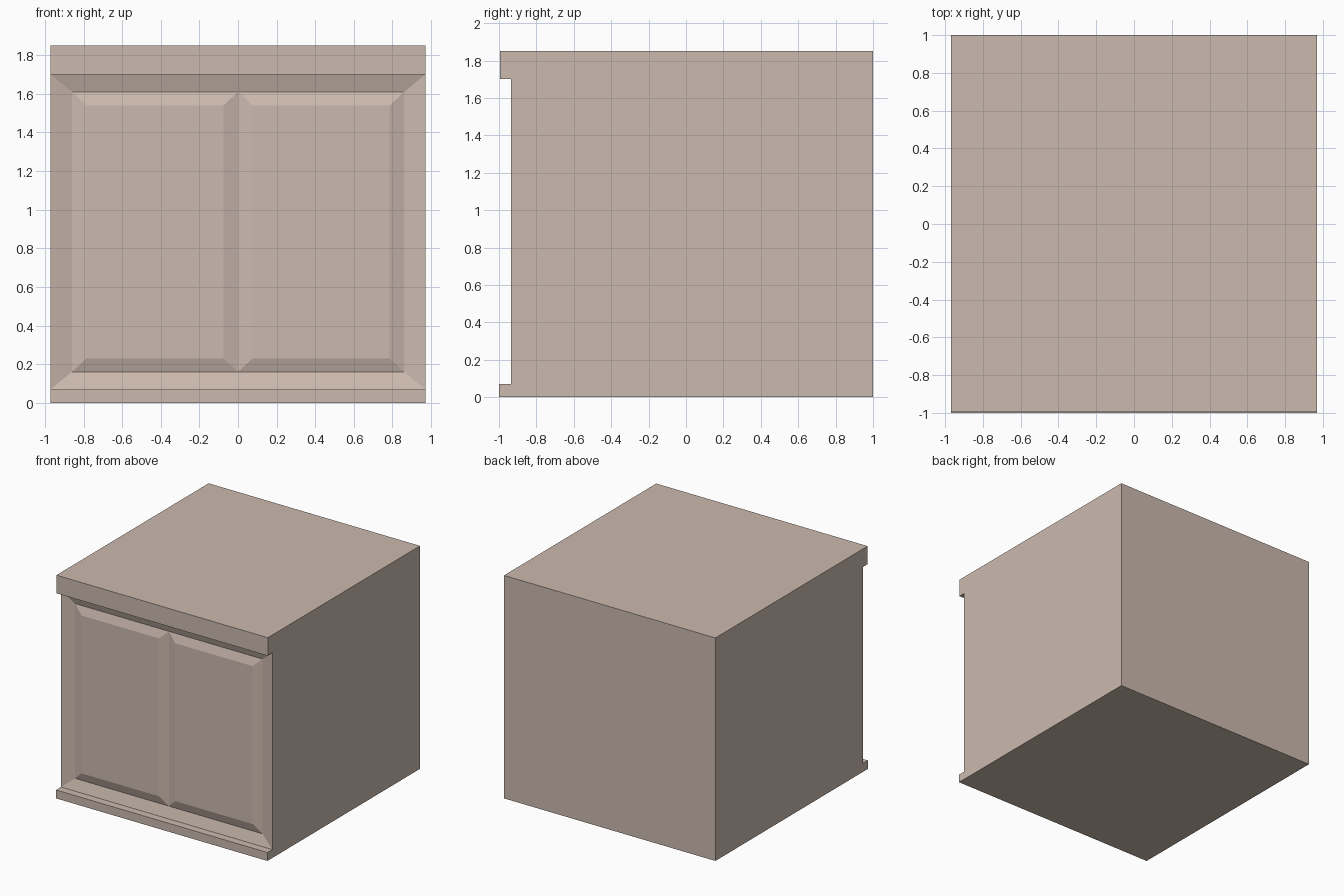
import bpy, bmesh

if "Cube" in bpy.data.objects:
    bpy.data.objects.remove(bpy.data.objects["Cube"])

W = 0.97                                  # half width
Z0, Z1 = 0.07, 1.70                       # recessed front, bottom and top
RIM, GROOVE, PANEL = -0.936, -0.907, -0.93  # depths of the front relief

mat = bpy.data.materials.new("warm beige")
mat.diffuse_color = (0.60, 0.49, 0.425, 1)
mat.use_nodes = True
mat.node_tree.nodes["Principled BSDF"].inputs["Base Color"].default_value = mat.diffuse_color

bm = bmesh.new()


def face(pts):
    return bm.faces.new([bm.verts.new(p) for p in pts])


def rect(x0, x1, z0, z1, y):
    return [(x0, y, z0), (x1, y, z0), (x1, y, z1), (x0, y, z1)]


def slope_ring(outer, inner):
    for i in range(4):
        j = (i + 1) % 4
        face([outer[i], outer[j], inner[j], inner[i]])


# carcass: side profile (y, z) with base lip and overhanging top
profile = [(1, 0), (1, 1.85), (-0.995, 1.85), (-0.995, Z1),
           (RIM, Z1), (RIM, Z0), (-1, Z0), (-1, 0)]
for x in (-W, W):
    face([(x, y, z) for y, z in profile])
for i, (a, b) in enumerate(zip(profile, profile[1:] + profile[:1])):
    if i != 4:                            # recessed front is filled below
        face([(-W, *a), (W, *a), (W, *b), (-W, *b)])

# sloping frame around the front
slope_ring(rect(-W, W, Z0, Z1, RIM), rect(-0.86, 0.86, 0.16, 1.61, GROOVE))

# two raised door panels meeting in a central groove
for x0, x1 in ((-0.86, 0), (0, 0.86)):
    inner = rect(x0 + 0.075, x1 - 0.075, 0.23, 1.54, PANEL)
    slope_ring(rect(x0, x1, 0.16, 1.61, GROOVE), inner)
    face(inner)

bmesh.ops.remove_doubles(bm, verts=bm.verts, dist=0.0005)
bmesh.ops.recalc_face_normals(bm, faces=bm.faces)
mesh = bpy.data.meshes.new("cabinet")
bm.to_mesh(mesh)
bm.free()
mesh.materials.append(mat)
bpy.context.collection.objects.link(bpy.data.objects.new("cabinet", mesh))
